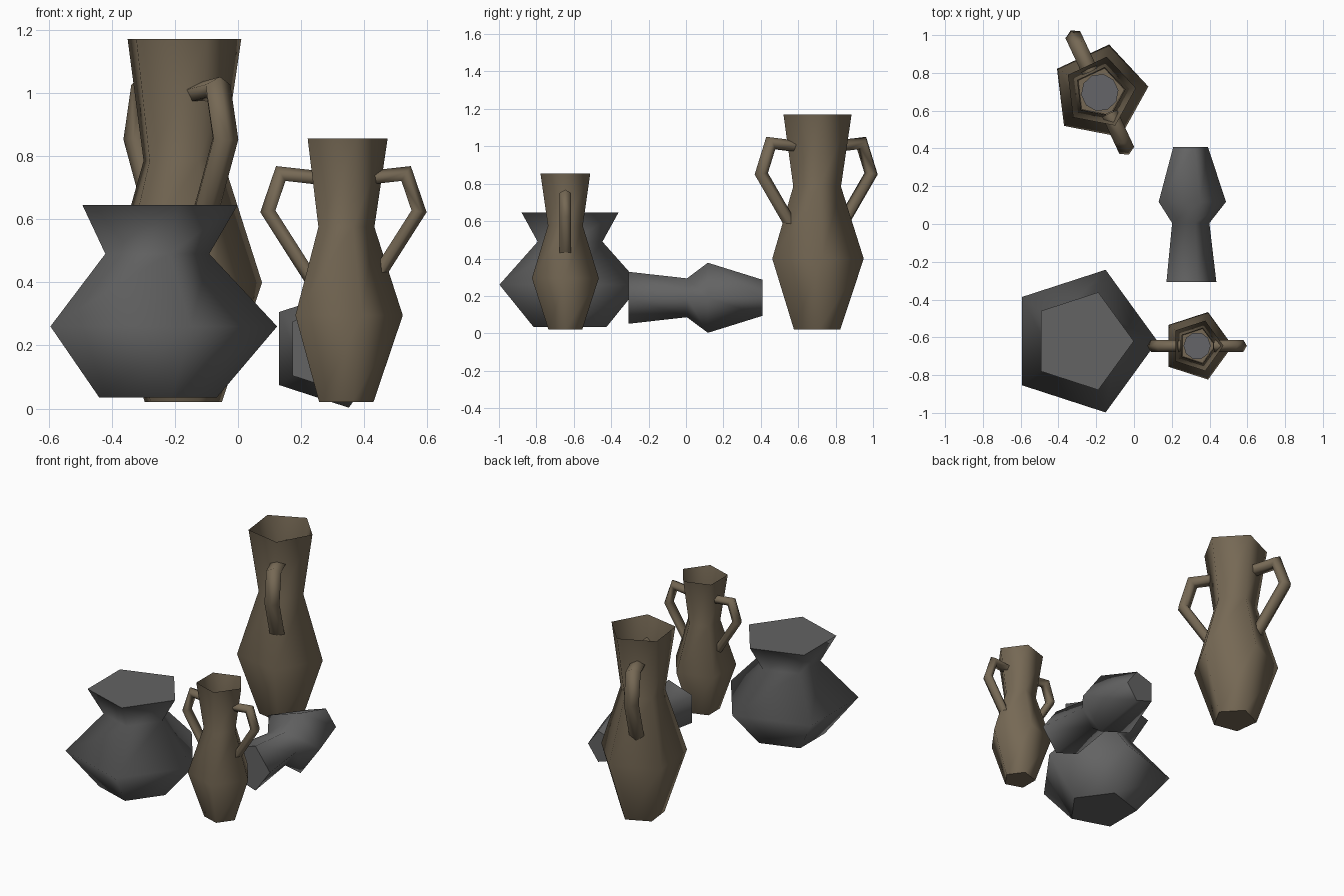
import bpy, bmesh, math
from mathutils import Vector, Matrix

if "Cube" in bpy.data.objects:
    bpy.data.objects.remove(bpy.data.objects["Cube"])


def material(name, rgb):
    m = bpy.data.materials.new(name)
    m.diffuse_color = (*rgb, 1)
    m.use_nodes = True
    m.node_tree.nodes["Principled BSDF"].inputs["Base Color"].default_value = m.diffuse_color
    return m


CLAY = material("brown clay", (0.18, 0.14, 0.09))
STONE = material("dark grey stone", (0.125, 0.125, 0.125))
FILL = material("grey filling", (0.13, 0.13, 0.14))


def ring(bm, r, z, n=5):
    return [bm.verts.new((r * math.cos(i * math.tau / n),
                          r * math.sin(i * math.tau / n), z)) for i in range(n)]


def finish(bm, name, mat, matrix):
    me = bpy.data.meshes.new(name)
    bm.to_mesh(me)
    bm.free()
    ob = bpy.data.objects.new(name, me)
    me.materials.append(mat)
    ob.matrix_world = matrix
    bpy.context.collection.objects.link(ob)
    return ob


def bridge(bm, a, b):
    n = len(a)
    for i in range(n):
        bm.faces.new((a[i], a[(i + 1) % n], b[(i + 1) % n], b[i])).smooth = True


def vessel(name, profile, mat, matrix, closed_top):
    """Five-sided pot turned from (radius, height) points."""
    bm = bmesh.new()
    rings = [ring(bm, r, z) for r, z in profile]
    for a, b in zip(rings, rings[1:]):
        bridge(bm, a, b)
    caps = [bm.faces.new(rings[0][::-1])]
    if closed_top:
        caps.append(bm.faces.new(rings[-1]))
    for f in caps:
        for e in f.edges:
            e.smooth = False
    return finish(bm, name, mat, matrix)


def handle(name, mat, matrix, side):
    """Bent five-sided bar in the vessel's xz plane."""
    path = [Vector(p) for p in ((0.09, 0, 0.71), (0.197, 0, 0.722),
                                (0.237, 0, 0.605), (0.10, 0, 0.39))]
    bm = bmesh.new()
    rings = []
    for i, p in enumerate(path):
        before = (p - path[i - 1]).normalized() if i else None
        after = (path[i + 1] - p).normalized() if i < 3 else None
        t = ((before or after) + (after or before)).normalized()
        out = Vector((-t.z, 0, t.x))          # outward normal of the bend
        stretch = 1 / t.dot(after or before)  # mitre at the corners
        vs = []
        for k in range(5):
            a = k * math.tau / 5
            q = p + out * (0.024 * stretch * math.cos(a))
            q.y += 0.033 * math.sin(a)
            vs.append(bm.verts.new((q.x * side, q.y * side, q.z)))
        rings.append(vs)
    for a, b in zip(rings, rings[1:]):
        bridge(bm, a, b)
    bm.faces.new(rings[0])
    bm.faces.new(rings[-1])
    bmesh.ops.recalc_face_normals(bm, faces=bm.faces)
    return finish(bm, name, mat, matrix)


def amphora(name, x, y, turn, scale):
    m = (Matrix.Translation((x, y, 0.02)) @ Matrix.Rotation(math.radians(turn), 4, 'Z')
         @ Matrix.Scale(scale, 4))
    vessel(name + "_body", [(0.095, 0), (0.188, 0.275), (0.098, 0.555), (0.14, 0.835)],
           CLAY, m, False)
    for side, word in ((1, "right"), (-1, "left")):
        handle(f"{name}_{word}_handle", CLAY, m, side)
    # Filling that closes off the neck
    bm = bmesh.new()
    bm.faces.new(ring(bm, 0.072, 0.575, 10))
    finish(bm, name + "_filling", FILL, m)


# Two handled clay vases
amphora("small_vase", 0.334, -0.645, 0, 1.0)
amphora("large_vase", -0.181, 0.696, -65, 1.378)

# Squat wide pot
vessel("wide_pot", [(0.206, 0.035), (0.397, 0.26), (0.182, 0.49), (0.272, 0.645)],
       STONE, Matrix.Translation((-0.273, -0.62, 0)), True)

# Vase lying on its side, mouth towards the front
vessel("fallen_vase", [(0.1015, -0.408), (0.197, -0.117), (0.109, -0.005), (0.146, 0.307)],
       STONE, Matrix.Translation((0.29, 0, 0.19)) @ Matrix.Rotation(math.radians(90), 4, 'X'),
       True)
